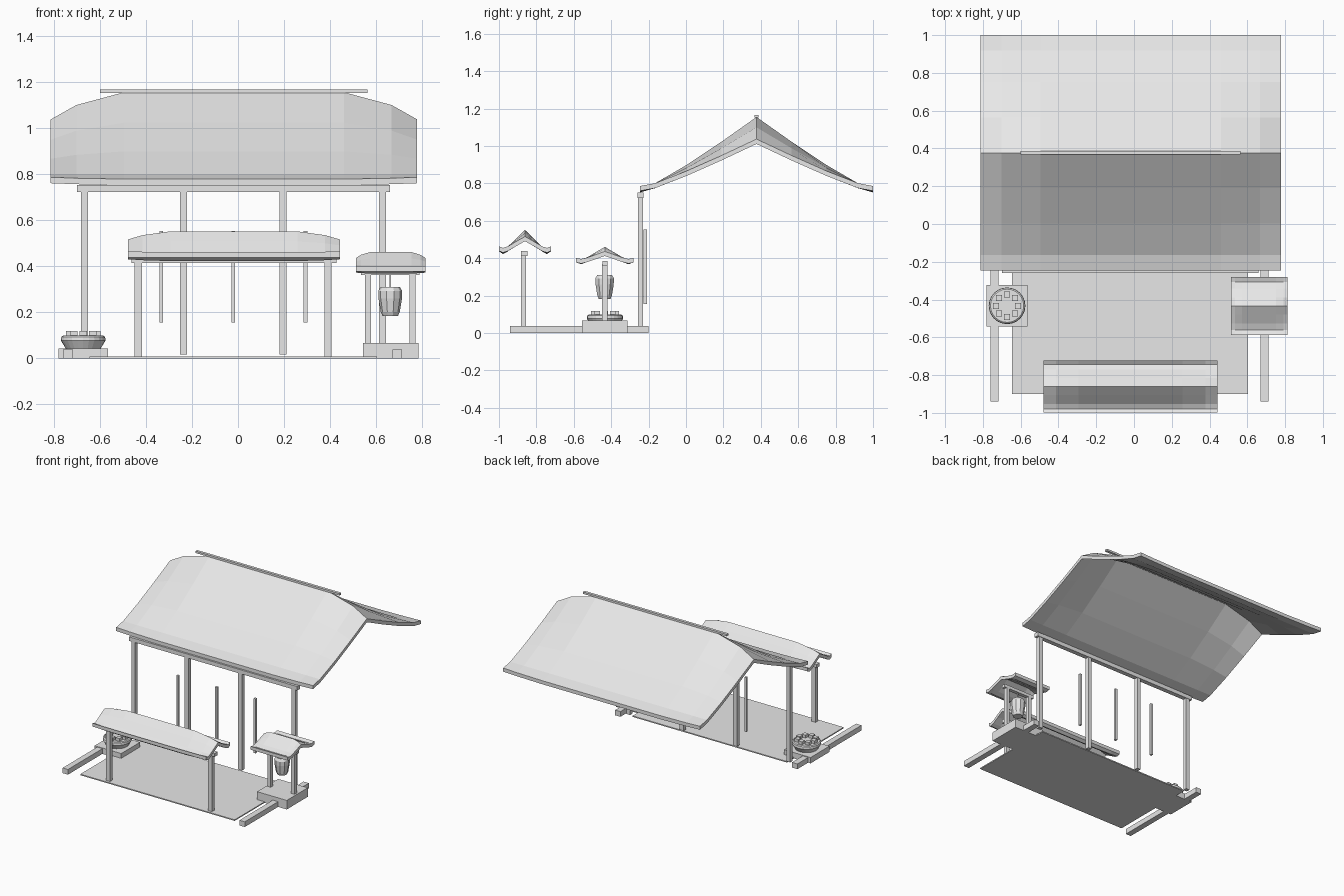
import bpy, bmesh, math

if "Cube" in bpy.data.objects:
    bpy.data.objects.remove(bpy.data.objects["Cube"])

grey = bpy.data.materials.new("plain grey")
grey.diffuse_color = (0.8, 0.8, 0.8, 1)
grey.use_nodes = True
grey.node_tree.nodes["Principled BSDF"].inputs["Base Color"].default_value = grey.diffuse_color


def finish(name, bm):
    bmesh.ops.recalc_face_normals(bm, faces=bm.faces)
    mesh = bpy.data.meshes.new(name)
    bm.to_mesh(mesh)
    bm.free()
    mesh.materials.append(grey)
    ob = bpy.data.objects.new(name, mesh)
    bpy.context.collection.objects.link(ob)
    return ob


def box(name, x0, x1, y0, y1, z0, z1):
    bm = bmesh.new()
    bmesh.ops.create_cube(bm, size=1)
    for v in bm.verts:
        v.co = (x0 + (v.co.x + .5) * (x1 - x0), y0 + (v.co.y + .5) * (y1 - y0),
                z0 + (v.co.z + .5) * (z1 - z0))
    return finish(name, bm)


def lathe(name, cx, cy, profile, sides):
    """Closed turned shape from (radius, height) pairs."""
    bm = bmesh.new()
    rings = [[bm.verts.new((cx + r * math.cos(2 * math.pi * i / sides),
                            cy + r * math.sin(2 * math.pi * i / sides), z))
              for i in range(sides)] for r, z in profile]
    for a, b in zip(rings, rings[1:]):
        for i in range(sides):
            j = (i + 1) % sides
            bm.faces.new((a[i], a[j], b[j], b[i]))
    bm.faces.new(rings[0])
    bm.faces.new(rings[-1])
    return finish(name, bm)


def roof(name, x0, x1, yc, half, eave, ridge, drop, lift, thick, slope):
    """Curved gable: the ridge drops by `drop` and the eaves lift at both ends."""
    ends = [(0, 1), (.07, .47), (.2, 0)]
    stations = ends + [(.5, 0)] + [(1 - u, d) for u, d in reversed(ends)]
    across = [(-t, f) for t, f in reversed(slope[1:])] + slope
    bm = bmesh.new()
    top, low = [], []
    for u, d in stations:
        x = x0 + u * (x1 - x0)
        e, r = eave + lift * d, ridge - drop * d
        row = [(x, yc + t * half, e + f * (r - e)) for t, f in across]
        top.append([bm.verts.new(p) for p in row])
        low.append([bm.verts.new((p[0], p[1], p[2] - thick)) for p in row])
    n, m = len(stations), len(across)
    for i in range(n - 1):
        for j in range(m - 1):
            for g in (top, low):
                bm.faces.new((g[i][j], g[i + 1][j], g[i + 1][j + 1], g[i][j + 1]))
        for j in (0, m - 1):
            bm.faces.new((top[i][j], top[i + 1][j], low[i + 1][j], low[i][j]))
    for i in (0, n - 1):
        for j in range(m - 1):
            bm.faces.new((top[i][j], top[i][j + 1], low[i][j + 1], low[i][j]))
    return finish(name, bm)


# Ground: floor slab and side rails
box("floor", -.645, .603, -.90, -.245, 0, .008)
box("left_rail", -.76, -.717, -.94, -.20, 0, .038)
box("right_rail", .67, .713, -.94, -.20, 0, .038)

# Main hall: roof, ridge bar, beam, posts, hanging poles
roof("main_roof", -.813, .778, .377, .623, .778, 1.155, .118, .008, .026,
     [(0, 1), (.3, .65), (.6, .32), (.87, .06), (1, 0)])
box("ridge_bar", -.60, .563, .367, .387, 1.152, 1.166)
box("main_beam", -.70, .66, -.259, -.226, .723, .752)
for x in (-.667, -.236, .196, .628):
    box("main_post", x - .015, x + .015, -.257, -.229, .017, .725)
for x in (-.333, -.02, .293):
    box("hanging_pole", x - .008, x + .008, -.226, -.209, .155, .553)

# Front gate
roof("gate_roof", -.478, .442, -.861, .138, .447, .551, .035, .008, .025,
     [(0, 1), (.33, .58), (.66, .14), (.85, 0), (1, .14)])
box("gate_beam", -.463, .427, -.881, -.847, .413, .438)
for x in (-.433, .391):
    box("gate_post", x - .016, x + .016, -.882, -.855, 0, .416)

# Lantern shelter
box("shelter_base", .543, .783, -.555, -.312, 0, .066)
roof("shelter_roof", .513, .813, -.434, .154, .392, .461, .025, .004, .024,
     [(0, 1), (.3, .6), (.6, .2), (.82, 0), (1, .14)])
box("shelter_beam", .535, .788, -.447, -.421, .362, .385)
for x in (.565, .757):
    box("shelter_post", x - .013, x + .013, -.448, -.421, .066, .366)
lathe("lantern", .661, -.435,
      [(.033, .183), (.041, .2), (.051, .26), (.052, .292), (.042, .31)], 10)
box("lantern_hanger", .657, .665, -.439, -.431, .308, .37)

# Water basin with a ring of blocks
bx, by = -.672, -.433
box("basin_base", -.78, -.565, -.542, -.324, 0, .043)
lathe("basin", bx, by, [(.076, .043), (.097, .077), (.095, .093), (.088, .098)], 24)
for i in range(8):
    a = i * math.pi / 4
    x, y = bx + .059 * math.cos(a), by + .059 * math.sin(a)
    box("basin_block", x - .016, x + .016, y - .016, y + .016, .096, .119)
